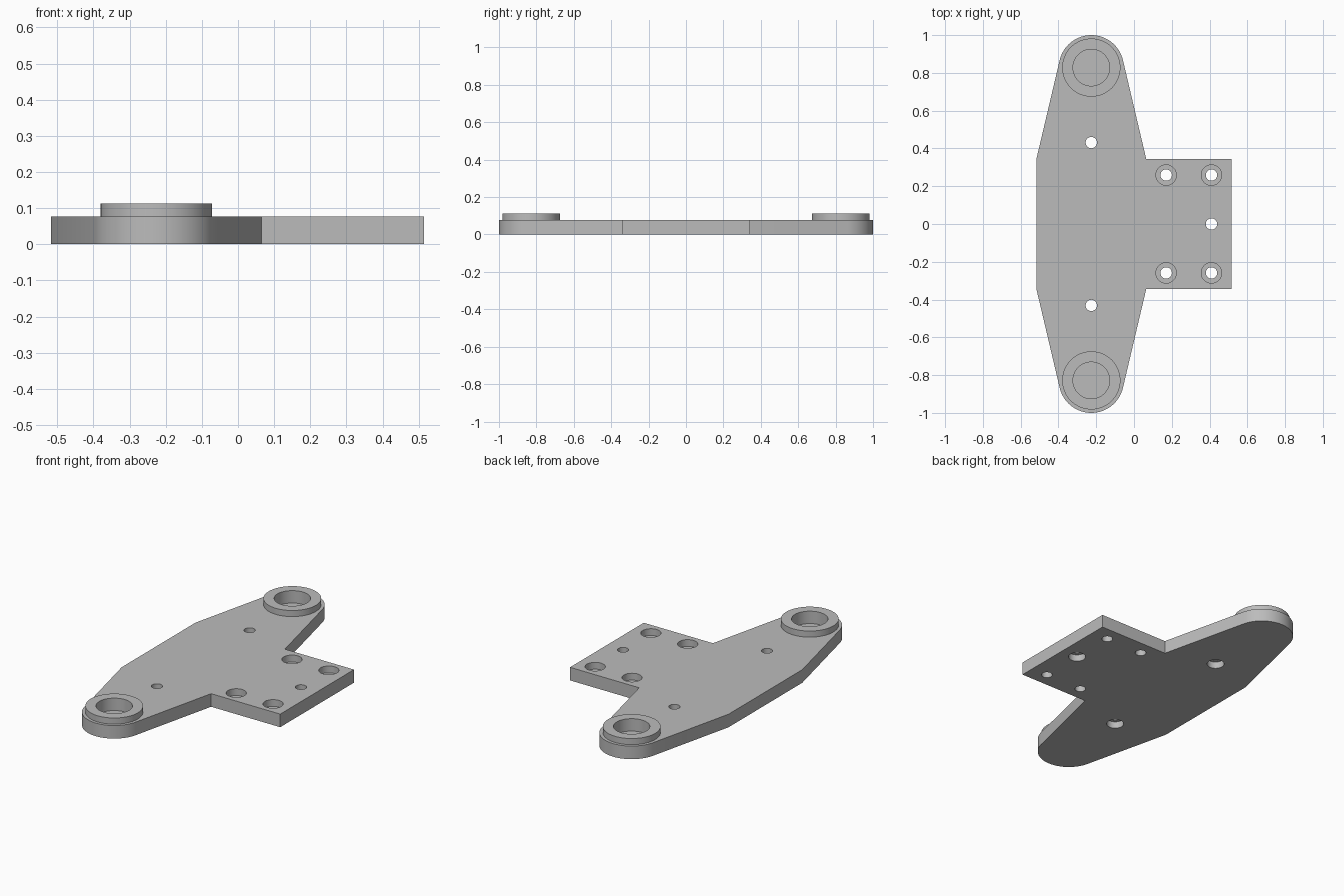
import bpy
import bmesh
from math import acos, atan2, cos, hypot, pi, sin

if "Cube" in bpy.data.objects:
    bpy.data.objects.remove(bpy.data.objects["Cube"], do_unlink=True)

THICK, BOSS_TOP = 0.077, 0.113      # plate and boss heights
AXIS_X, END_Y = -0.226, 0.828       # centre of the rounded ends
END_R, BOSS_R, POCKET_R = 0.172, 0.154, 0.097
SHOULDER_Y, HALF_W, TAB_X = 0.343, 0.291, 0.515
HOLE_R = 0.03

grey = bpy.data.materials.new("machined grey")
grey.use_nodes = True
grey.diffuse_color = (0.5, 0.5, 0.5, 1)
grey.node_tree.nodes["Principled BSDF"].inputs["Base Color"].default_value = grey.diffuse_color


def make_object(name, bm):
    bmesh.ops.recalc_face_normals(bm, faces=bm.faces)
    mesh = bpy.data.meshes.new(name)
    bm.to_mesh(mesh)
    bm.free()
    mesh.materials.append(grey)
    obj = bpy.data.objects.new(name, mesh)
    bpy.context.collection.objects.link(obj)
    return obj


def select_only(obj):
    bpy.ops.object.select_all(action="DESELECT")
    obj.select_set(True)
    bpy.context.view_layer.objects.active = obj


def lathe(name, profile, x, y, steps=64):
    """Spin a profile of (radius, height) points about a vertical axis."""
    bm = bmesh.new()
    verts = [bm.verts.new((x + r, y, z)) for r, z in profile]
    edges = [bm.edges.new(pair) for pair in zip(verts, verts[1:])]
    bmesh.ops.spin(bm, geom=verts + edges, cent=(x, y, 0), axis=(0, 0, 1),
                   angle=2 * pi, steps=steps, use_duplicate=False)
    bmesh.ops.remove_doubles(bm, verts=bm.verts, dist=0.0001)
    return make_object(name, bm)


# Plate outline: tangent flanks run from the shoulders to the rounded ends
rise = END_Y - SHOULDER_Y
tangent = atan2(-rise, HALF_W) + acos(END_R / hypot(HALF_W, rise))
arc = [tangent + (pi - 2 * tangent) * i / 32 for i in range(33)]
end = [(END_R * cos(a), END_Y + END_R * sin(a)) for a in arc]
back = [(TAB_X, SHOULDER_Y), (AXIS_X + HALF_W, SHOULDER_Y)]
back += [(AXIS_X + x, y) for x, y in end] + [(AXIS_X - HALF_W, SHOULDER_Y)]
outline = back + [(x, -y) for x, y in reversed(back)]

bm = bmesh.new()
base = bm.faces.new([bm.verts.new((x, y, 0)) for x, y in outline])
top = bmesh.ops.extrude_face_region(bm, geom=[base])["geom"]
bmesh.ops.translate(bm, vec=(0, 0, THICK),
                    verts=[v for v in top if isinstance(v, bmesh.types.BMVert)])
plate = make_object("mounting_plate", bm)

# Cutter profiles, closed on the axis
LOW, HIGH = -0.05, 0.15
pocket = [(0, 0.04), (POCKET_R, 0.04), (POCKET_R, HIGH), (0, HIGH)]
bore_above = [(0, LOW), (HOLE_R, LOW), (HOLE_R, 0.037), (0.054, 0.037), (0.054, HIGH), (0, HIGH)]
bore_below = [(0, LOW), (0.047, LOW), (0.047, 0.04), (HOLE_R, 0.04), (HOLE_R, HIGH), (0, HIGH)]

cuts = [(bore_below, 0.41, 0)]
for side in (-1, 1):
    cuts += [(pocket, AXIS_X, side * END_Y), (bore_below, AXIS_X, side * 0.431)]
    cuts += [(bore_above, x, side * 0.259) for x in (0.17, 0.41)]

# Cut the pockets and counterbored screw holes
for profile, x, y in cuts:
    cutter = lathe("cutter", profile, x, y)
    cutter.hide_render = True
    mod = plate.modifiers.new("hole", "BOOLEAN")
    mod.operation, mod.solver, mod.object = "DIFFERENCE", "EXACT", cutter
    select_only(plate)
    bpy.ops.object.modifier_apply(modifier=mod.name)
    bpy.data.objects.remove(cutter, do_unlink=True)

# Raised rings around the pockets, open where they meet the plate
ring = [(BOSS_R, THICK), (BOSS_R, BOSS_TOP), (POCKET_R, BOSS_TOP), (POCKET_R, THICK)]
bosses = [lathe(name, ring, AXIS_X, y)
          for name, y in (("front_boss", -END_Y), ("back_boss", END_Y))]

for obj in [plate] + bosses:
    select_only(obj)
    bpy.ops.object.shade_smooth_by_angle(angle=pi / 6)
